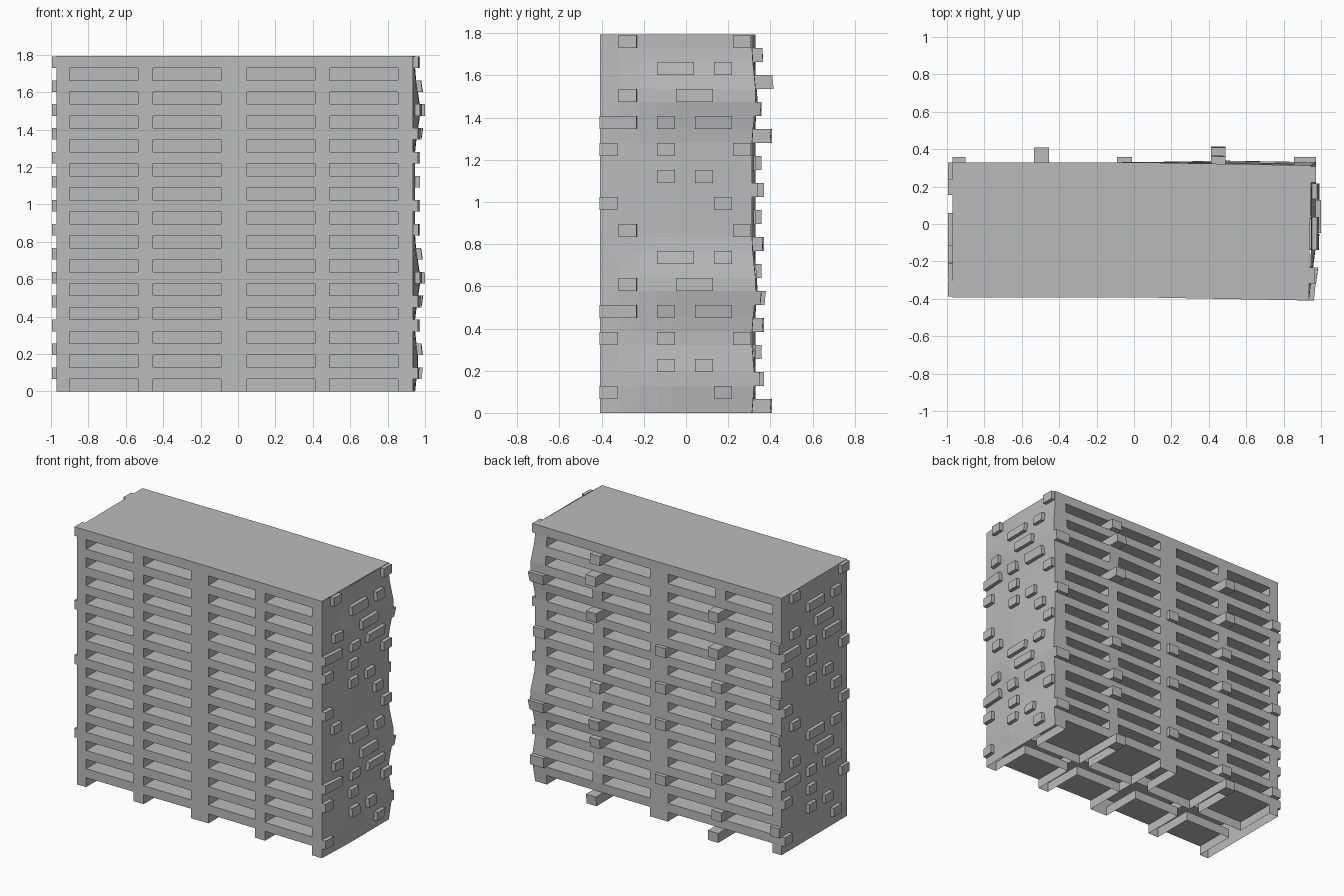
import bpy, bmesh
from itertools import groupby
from mathutils import Vector

if "Cube" in bpy.data.objects:
    bpy.data.objects.remove(bpy.data.objects["Cube"])

grey = bpy.data.materials.new("concrete_grey")
grey.use_nodes = True
grey.diffuse_color = (0.5, 0.5, 0.5, 1)
bsdf = grey.node_tree.nodes["Principled BSDF"]
bsdf.inputs["Base Color"].default_value = grey.diffuse_color
bsdf.inputs["Roughness"].default_value = 0.8

# Main dimensions
LEFT, RIGHT, FRONT, BACK, TOP = -0.97, 0.935, -0.392, 0.33, 1.795
PITCH, GAP, ROWS, DEPTH = 0.128, 0.066, 14, 0.3
XS = [LEFT, -0.9, -0.535, -0.455, -0.09, 0.047, 0.412, 0.49, 0.856, RIGHT]
ZS = [z for i in range(ROWS) for z in (PITCH * i, PITCH * i + GAP)] + [TOP]
CELL = (BACK - FRONT) / 8
YS = [FRONT + CELL * i for i in range(9)]


def bulge(z):
    """Height profile of the uneven parts of the wall."""
    peaks = ((1.5, 0.2, 1), (0.6, 0.2, 1), (0.16, 0.16, 0.6))
    return sum(h * max(0, 1 - abs(z - c) / w) for c, w, h in peaks)


def warp(co):
    """Skew one half slightly and push its end wall out unevenly."""
    x, y, z = co
    if x > 0:
        y -= 0.018 * x
        if co.y > BACK - 0.02:
            y += 0.02 * bulge(z) * min(1, x * 2)
    if x > 0.9:
        inward = min(1, max(0, (co.y - FRONT) / 0.3))
        x += inward * (0.012 + 0.03 * bulge(z))
    return Vector((x, y, z))


def quad(bm, *corners):
    bm.faces.new([bm.verts.new(c) for c in corners])


def box(bm, x0, x1, y0, y1, z0, z1):
    geom = bmesh.ops.create_cube(bm, size=1)
    for v in geom["verts"]:
        v.co = ((x0 + x1) / 2 + v.co.x * (x1 - x0),
                (y0 + y1) / 2 + v.co.y * (y1 - y0),
                (z0 + z1) / 2 + v.co.z * (z1 - z0))


def finish(bm, name, merge=False):
    if merge:
        bmesh.ops.remove_doubles(bm, verts=bm.verts, dist=0.0005)
    bmesh.ops.recalc_face_normals(bm, faces=bm.faces)
    for v in bm.verts:
        v.co = warp(v.co)
    mesh = bpy.data.meshes.new(name)
    bm.to_mesh(mesh)
    bm.free()
    mesh.materials.append(grey)
    bpy.context.collection.objects.link(bpy.data.objects.new(name, mesh))


# Hollow shell, open below, with rows of recesses in the front and back
bm = bmesh.new()
for y, step in ((FRONT, DEPTH), (BACK, -DEPTH)):
    d = y + step
    for i, (a, b) in enumerate(zip(XS, XS[1:])):
        for j, (l, h) in enumerate(zip(ZS, ZS[1:])):
            if i % 2 == 0 or j % 2 == 1:
                quad(bm, (a, y, l), (b, y, l), (b, y, h), (a, y, h))
                continue
            quad(bm, (a, d, l), (b, d, l), (b, d, h), (a, d, h))
            quad(bm, (a, y, h), (b, y, h), (b, d, h), (a, d, h))
            for x in (a, b):
                quad(bm, (x, y, l), (x, d, l), (x, d, h), (x, y, h))
            if j:
                quad(bm, (a, y, l), (b, y, l), (b, d, l), (a, d, l))
# End walls
for x in (LEFT, RIGHT):
    for a, b in zip(YS, YS[1:]):
        for l, h in zip(ZS, ZS[1:]):
            quad(bm, (x, a, l), (x, b, l), (x, b, h), (x, a, h))
# Roof
for a, b in zip(XS, XS[1:]):
    quad(bm, (a, FRONT, TOP), (b, FRONT, TOP), (b, BACK, TOP), (a, BACK, TOP))
finish(bm, "recessed_shell", merge=True)

# Small blocks on both end walls, one pattern turned half round
PATTERN = ["#.....#.", "...#.#..", "#..#...#", "##.#.##.",
           ".#..##..", "...##.#.", ".#.....#"]
bm = bmesh.new()
for row in range(ROWS):
    z = PITCH * row + GAP
    cells = list(enumerate(PATTERN[row % 7]))
    for mark, run in groupby(cells, key=lambda c: c[1]):
        run = list(run)
        if mark == ".":
            continue
        a = FRONT + CELL * run[0][0]
        b = FRONT + CELL * (run[-1][0] + 1) - 0.005
        box(bm, RIGHT - 0.01, RIGHT + 0.027, a, b, z, z + 0.062)
        flip = FRONT + BACK
        box(bm, LEFT - 0.025, LEFT + 0.01, flip - b, flip - a, z, z + 0.062)
finish(bm, "end_wall_blocks")

# Blocks on the piers of the back wall
PIERS = [
    (LEFT, -0.9, (1, 4, 6, 8, 11)),
    (-0.535, -0.455, (0, 1, 3, 6, 8, 10, 12)),
    (-0.09, -0.01, (2, 5, 7, 9)),
    (0.412, 0.49, (0, 3, 4, 6, 10, 12, 13)),
    (0.856, RIGHT, (1, 4, 8, 11)),
]
bm = bmesh.new()
for a, b, rows in PIERS:
    for row in rows:
        inner = abs(a + b) > 0.8 and abs(a + b) < 1.2
        out = 0.078 if inner and row in (0, 10, 12) else 0.04 if inner else 0.027
        z = PITCH * row
        box(bm, a, b, BACK - 0.01, BACK + out, z, z + GAP)
finish(bm, "back_wall_blocks")
